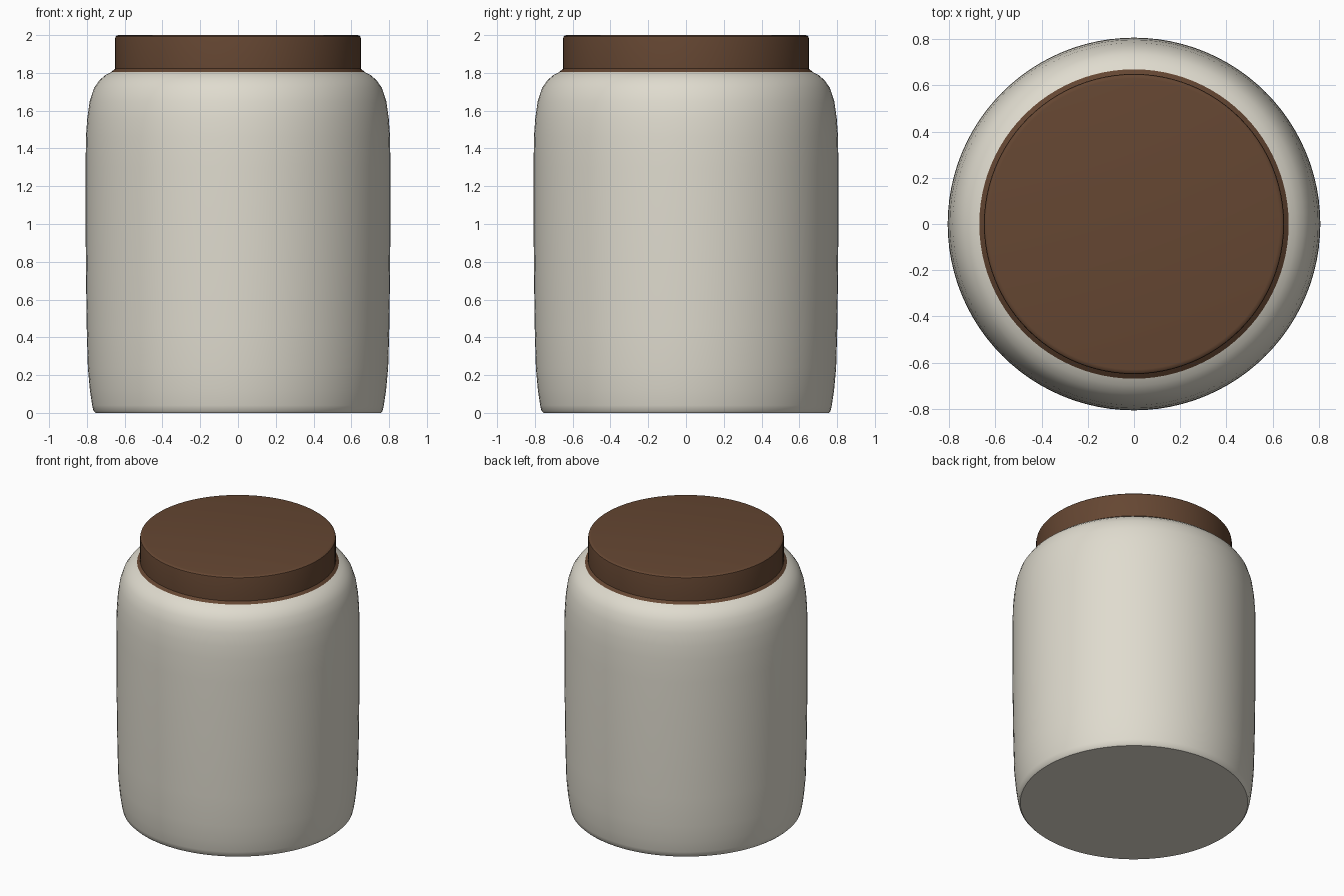
import bpy, bmesh, math

if "Cube" in bpy.data.objects:
    bpy.data.objects.remove(bpy.data.objects["Cube"])

def material(name, rgb):
    m = bpy.data.materials.new(name)
    m.diffuse_color = (*rgb, 1)
    m.use_nodes = True
    m.node_tree.nodes["Principled BSDF"].inputs["Base Color"].default_value = m.diffuse_color
    return m

def lathe(name, profile, mat, sides=96):
    """Revolve (radius, z) points about z and cap both ends."""
    bm = bmesh.new()
    rings = []
    for r, z in profile:
        rings.append([bm.verts.new((r * math.cos(2 * math.pi * i / sides),
                                    r * math.sin(2 * math.pi * i / sides), z))
                      for i in range(sides)])
    for a, b in zip(rings, rings[1:]):
        for i in range(sides):
            j = (i + 1) % sides
            bm.faces.new((a[i], a[j], b[j], b[i]))
    bm.faces.new(rings[0][::-1])
    bm.faces.new(rings[-1])
    me = bpy.data.meshes.new(name)
    bm.to_mesh(me)
    bm.free()
    me.materials.append(mat)
    ob = bpy.data.objects.new(name, me)
    bpy.context.collection.objects.link(ob)
    bpy.ops.object.select_all(action='DESELECT')
    ob.select_set(True)
    bpy.context.view_layer.objects.active = ob
    bpy.ops.object.shade_smooth_by_angle(angle=math.radians(35))
    return ob

cream = material("cream_ceramic", (0.74, 0.71, 0.62))
brown = material("brown_lid", (0.13, 0.062, 0.032))

# Jar body: slightly tapered foot, straight wall, rounded shoulder
lathe("jar_body", [(0.755, 0), (0.765, 0.01), (0.772, 0.04), (0.784, 0.12), (0.795, 0.24),
                   (0.801, 0.45), (0.805, 0.75), (0.807, 1.0), (0.807, 1.3),
                   (0.805, 1.46), (0.798, 1.56), (0.785, 1.65), (0.762, 1.72),
                   (0.735, 1.76), (0.70, 1.79), (0.67, 1.805), (0.64, 1.82)], cream)

# Lid: small flared skirt, straight side, softened top edge
lathe("jar_lid", [(0.64, 1.80), (0.67, 1.806), (0.65, 1.822), (0.65, 1.983),
                  (0.648, 1.992), (0.641, 1.998), (0.63, 2.0)], brown)
